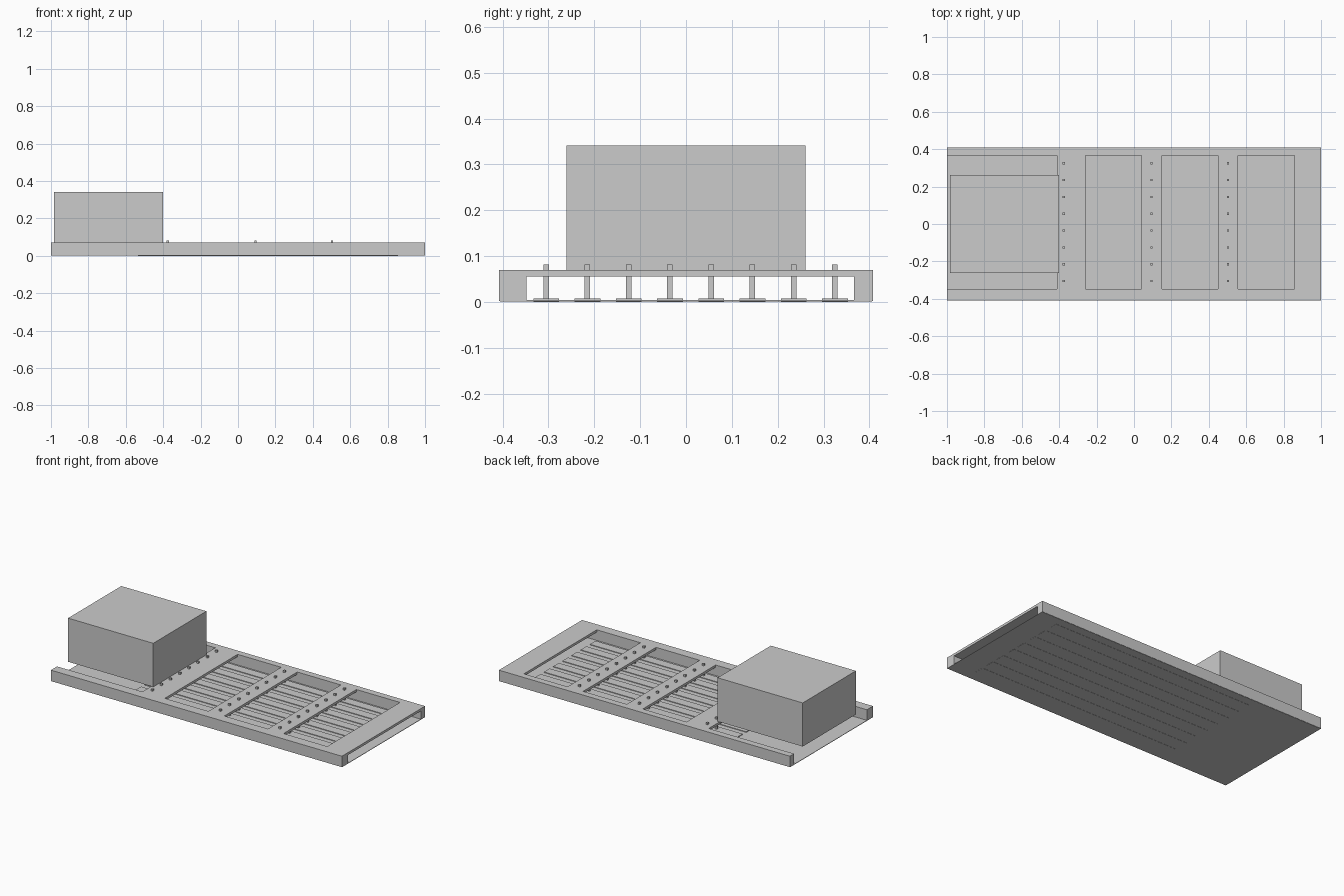
import bpy
import bmesh
from mathutils import Matrix, Vector

if "Cube" in bpy.data.objects:
    bpy.data.objects.remove(bpy.data.objects["Cube"])


def add_box(bm, lo, hi):
    lo, hi = Vector(lo), Vector(hi)
    mat = Matrix.Translation((lo + hi) / 2) @ Matrix.Diagonal((*(hi - lo), 1))
    bmesh.ops.create_cube(bm, size=1, matrix=mat)


def make(name, boxes):
    bm = bmesh.new()
    for lo, hi in boxes:
        add_box(bm, lo, hi)
    mesh = bpy.data.meshes.new(name)
    bm.to_mesh(mesh)
    bm.free()
    obj = bpy.data.objects.new(name, mesh)
    bpy.context.collection.objects.link(obj)
    return obj


Y0, Y1 = -0.348, 0.367          # inner faces of the side rails
ROWS = [-0.305 + 0.09 * i for i in range(8)]
COLS = [-0.375, 0.093, 0.503]

# thin bottom sheet
make("base_plate", [((-1, -0.406, 0.001), (1, 0.406, 0.004))])

# tray frame: one bar with the tunnel and windows cut away
frame = make("frame", [((-1, -0.408, 0.002), (1, 0.408, 0.07))])
cuts = {
    "tunnel_cutter": ((-1.1, Y0, -0.1), (1.1, Y1, 0.055)),
    "open_bay_cutter": ((-1.1, Y0, 0.03), (-0.413, Y1, 0.2)),
    "window_cutter_1": ((-0.26, Y0, 0.03), (0.04, Y1, 0.2)),
    "window_cutter_2": ((0.15, Y0, 0.03), (0.45, Y1, 0.2)),
    "window_cutter_3": ((0.557, Y0, 0.03), (0.857, Y1, 0.2)),
}
for name, ends in cuts.items():
    cutter = make(name, [ends])
    cutter.hide_render = True
    cutter.hide_set(True)
    mod = frame.modifiers.new(name, 'BOOLEAN')
    mod.operation = 'DIFFERENCE'
    mod.solver = 'EXACT'
    mod.object = cutter

# bake the cuts and drop the cutters
bpy.context.view_layer.update()
deps = bpy.context.evaluated_depsgraph_get()
cut_mesh = bpy.data.meshes.new_from_object(frame.evaluated_get(deps))
frame.modifiers.clear()
frame.data = cut_mesh
for name in cuts:
    bpy.data.objects.remove(bpy.data.objects[name])

# flat strips on the floor
make("floor_strips", [((-0.535, y - 0.028, 0), (0.855, y + 0.028, 0.008)) for y in ROWS])

# square pins rising from the strips through the crossbars
make("pins", [((x - 0.006, y - 0.006, 0.006), (x + 0.006, y + 0.006, 0.082))
              for x in COLS for y in ROWS])

# equipment box over the open bay
make("equipment_box", [((-0.985, -0.261, 0.07), (-0.4, 0.261, 0.341))])
